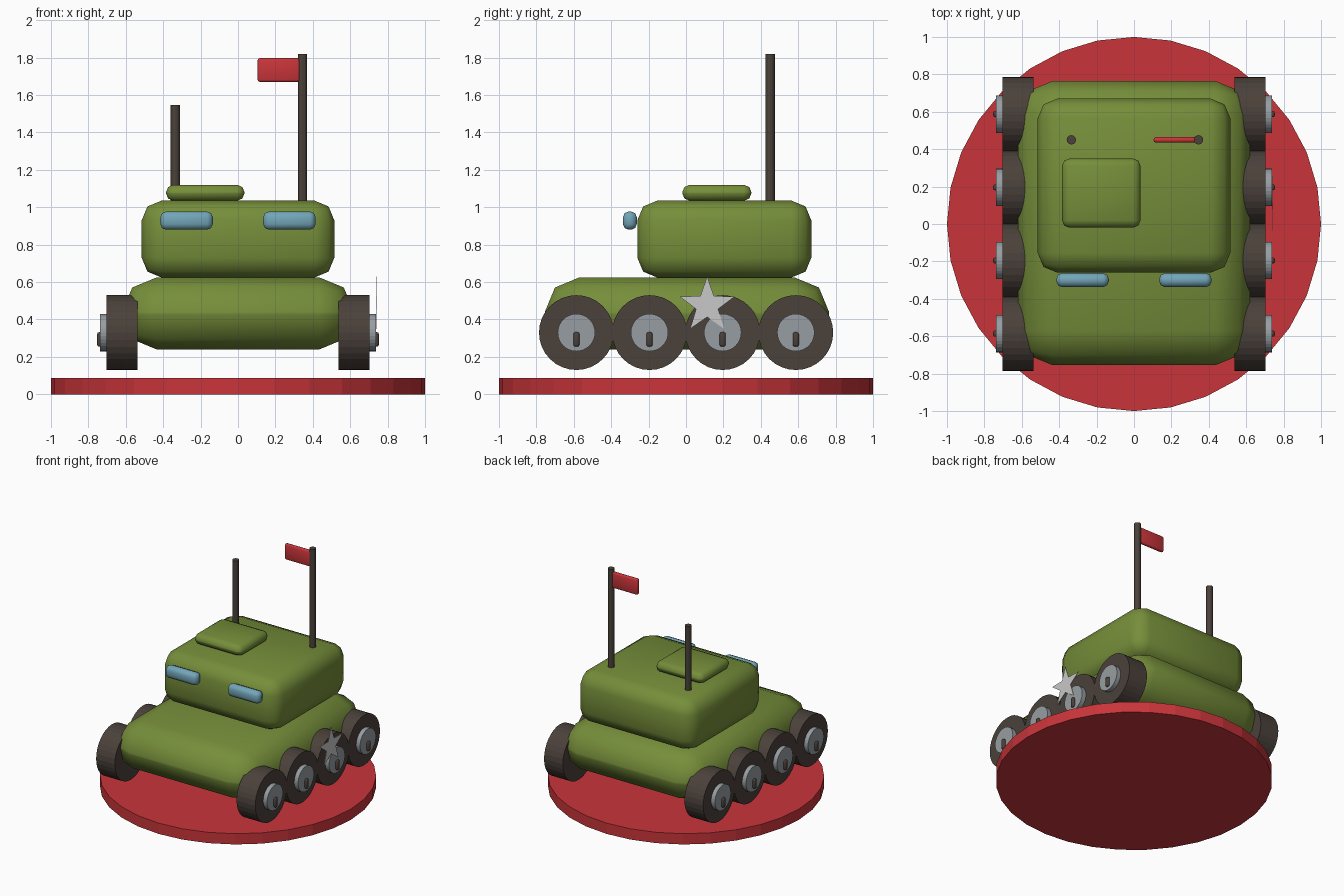
import bpy, bmesh, math
from mathutils import Matrix

cube = bpy.data.objects.get("Cube")
if cube:
    bpy.data.objects.remove(cube)


def material(name, rgb):
    m = bpy.data.materials.new(name)
    m.use_nodes = True
    m.diffuse_color = (*rgb, 1)
    bsdf = next(n for n in m.node_tree.nodes if n.type == 'BSDF_PRINCIPLED')
    bsdf.inputs["Base Color"].default_value = (*rgb, 1)
    return m


GREEN = material("olive green", (0.18, 0.27, 0.042))
RED = material("red", (0.58, 0.035, 0.042))
DARK = material("dark brown", (0.07, 0.053, 0.043))
GREY = material("hub grey", (0.31, 0.34, 0.36))
WHITE = material("star white", (0.58, 0.58, 0.58))
BLUE = material("window blue", (0.17, 0.38, 0.48))


def finish(name, bm, mat, smooth=False):
    bmesh.ops.recalc_face_normals(bm, faces=bm.faces)
    mesh = bpy.data.meshes.new(name)
    bm.to_mesh(mesh)
    bm.free()
    mesh.materials.append(mat)
    ob = bpy.data.objects.new(name, mesh)
    bpy.context.collection.objects.link(ob)
    if smooth:
        bpy.ops.object.select_all(action='DESELECT')
        ob.select_set(True)
        bpy.context.view_layer.objects.active = ob
        bpy.ops.object.shade_smooth_by_angle(angle=math.radians(60))
    return ob


def rounded_box(name, x, y, z, bevel, mat):
    """Box given by (min, max) spans, with all edges rounded."""
    spans = (x, y, z)
    bm = bmesh.new()
    bmesh.ops.create_cube(bm, size=1)
    for v in bm.verts:
        for i, (lo, hi) in enumerate(spans):
            v.co[i] = hi if v.co[i] > 0 else lo
    bmesh.ops.bevel(bm, geom=bm.edges[:], offset=bevel, segments=2,
                    profile=0.5, affect='EDGES')
    return finish(name, bm, mat, smooth=True)


def cylinder(name, centre, radius, depth, sides, mat, axis='Z'):
    bm = bmesh.new()
    rot = Matrix.Rotation(math.pi / 2, 4, 'Y') if axis == 'X' else Matrix()
    bmesh.ops.create_cone(bm, cap_ends=True, segments=sides, radius1=radius,
                          radius2=radius, depth=depth,
                          matrix=Matrix.Translation(centre) @ rot)
    return finish(name, bm, mat)


# Round stand
cylinder("stand", (0, 0, 0.043), 1.0, 0.086, 32, RED)

# Body
rounded_box("hull", (-0.62, 0.62), (-0.755, 0.765), (0.24, 0.625), 0.185, GREEN)
rounded_box("turret", (-0.515, 0.515), (-0.26, 0.67), (0.625, 1.035), 0.105, GREEN)
rounded_box("hatch", (-0.385, 0.035), (-0.02, 0.35), (1.035, 1.12), 0.04, GREEN)

# Windows in front of the turret
for side, label in ((1, "left"), (-1, "right")):
    xs = sorted((side * 0.135, side * 0.415))
    rounded_box(label + "_window", xs, (-0.337, -0.263), (0.88, 0.977), 0.03, BLUE)

# Wheels with hubs and pegs
for side, label in ((1, "left"), (-1, "right")):
    for n in range(4):
        y = -0.586 + n * 0.391
        tag = f"{label}_{n + 1}"
        cylinder("wheel_" + tag, (side * 0.62, y, 0.33), 0.2, 0.165, 32, DARK, 'X')
        cylinder("hub_" + tag, (side * 0.715, y, 0.33), 0.1, 0.044, 32, GREY, 'X')
        xs = sorted((side * 0.72, side * 0.753))
        rounded_box("peg_" + tag, xs, (y - 0.016, y + 0.016), (0.255, 0.332), 0.01, DARK)

# Antennas and flag
cylinder("short_antenna", (-0.335, 0.45, 1.283), 0.025, 0.526, 12, DARK)
cylinder("tall_antenna", (0.345, 0.45, 1.42), 0.025, 0.8, 12, DARK)
rounded_box("flag", (0.105, 0.335), (0.435, 0.465), (1.67, 1.797), 0.012, RED)

# Thin star plate on the left flank
bm = bmesh.new()
points = []
for i in range(10):
    r = 0.062 if i % 2 else 0.155
    a = math.pi / 2 + i * math.pi / 5
    points.append(bm.verts.new((0.74, 0.113 + r * math.cos(a), 0.475 + r * math.sin(a))))
face = bm.faces.new(points)
ext = bmesh.ops.extrude_face_region(bm, geom=[face])
for v in ext["geom"]:
    if isinstance(v, bmesh.types.BMVert):
        v.co.x += 0.004
finish("star", bm, WHITE)
